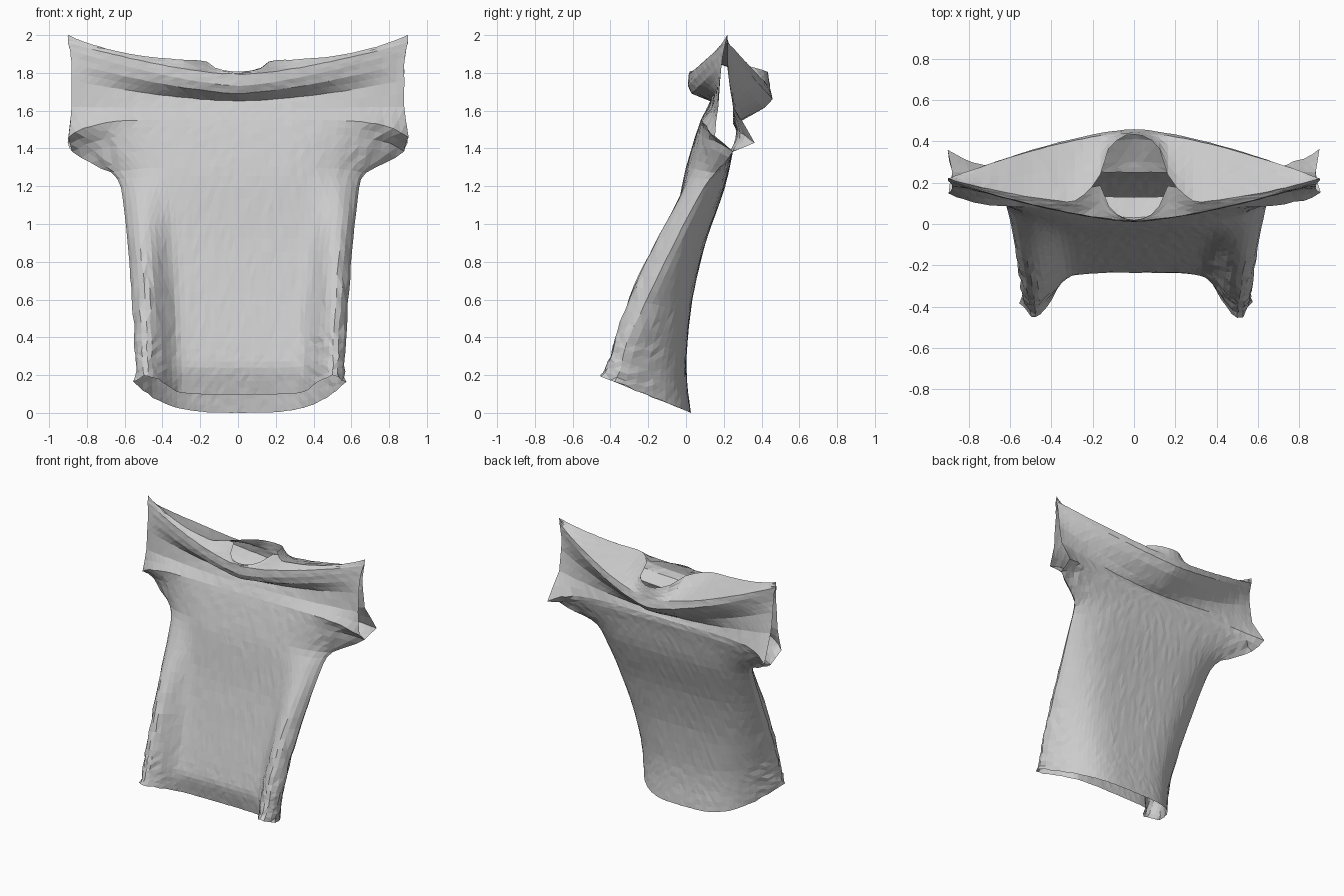
import bpy
import bmesh
import math
import random
from mathutils import Vector

random.seed(4)
cube = bpy.data.objects.get("Cube")
if cube:
    bpy.data.objects.remove(cube)

COLUMNS = 44
NECK = 0.165

# Body rows: height at back, front y, back y, side seam y, half width, pleat depth
BODY = [
    (0.0, -0.21, 0.025, -0.38, 0.565, 0.14),
    (0.15, -0.24, 0.005, -0.35, 0.57, 0.1),
    (0.3, -0.21, 0.0, -0.31, 0.575, 0.11),
    (0.6, -0.14, 0.03, -0.19, 0.59, 0.12),
    (0.9, -0.07, 0.1, -0.05, 0.615, 0.09),
    (1.2, -0.02, 0.21, 0.1, 0.645, 0.02),
]
# Yoke rows: front y z, back y z, half width, front sleeve y z, back sleeve y z,
# and how closely the sleeve shape keeps to the sleeve end
YOKE = [
    (0.0, 1.3, 0.235, 1.32, 0.68, 0.16, 1.27, 0.16, 1.27, 4.5),
    (0.03, 1.4, 0.25, 1.4, 0.78, 0.2, 1.32, 0.2, 1.32, 4.5),
    (0.055, 1.48, 0.265, 1.46, 0.88, 0.25, 1.385, 0.25, 1.385, 5),
    (0.08, 1.55, 0.265, 1.5, 0.9, 0.15, 1.46, 0.36, 1.43, 7),
    (0.11, 1.61, 0.25, 1.53, 0.88, 0.17, 1.62, 0.25, 1.62, 1.8),
    (0.13, 1.65, 0.3, 1.55, 0.88, 0.18, 1.76, 0.225, 1.77, 1.6),
    (0.03, 1.69, 0.41, 1.61, 0.88, 0.19, 1.85, 0.22, 1.85, 1.45),
    (0.01, 1.73, 0.46, 1.66, 0.89, 0.2, 1.92, 0.22, 1.92, 1.45),
    (0.015, 1.79, 0.445, 1.72, 0.9, 0.21, 1.96, 0.22, 1.96, 1.5),
]


def step(low, high, value):
    t = min(max((value - low) / (high - low), 0), 1)
    return t * t * (3 - 2 * t)


def mix(start, end, t):
    return start + (end - start) * t


def body_point(row, u, front):
    """Point on the tilted tube of the body, with a pleat near each side."""
    height, front_y, back_y, seam_y, width, pleat = row
    a = abs(u)
    power = mix(3.5, 4.8, step(0, 0.9, height))
    y = mix(front_y if front else back_y, seam_y, a ** power)
    if front:
        y -= pleat * step(0.55, 0.83, a) * (1 - step(0.88, 1, a))
    tilt = 0.41 * (1 - height / 1.3)
    return Vector((u * width + 0.012, y, height - tilt * (y - back_y)))


def yoke_point(row, u, front):
    """Point on the chest, the overhanging fold and the sleeves."""
    middle = row[0:2] if front else row[2:4]
    side = row[5:7] if front else row[7:9]
    t = abs(u) ** row[9]
    return Vector((u * row[4], mix(middle[0], side[0], t), mix(middle[1], side[1], t)))


def shoulder_point(u, front):
    """Point on the shoulder seam, which parts around the neck hole."""
    a = abs(u)
    gap = math.sqrt(max(0, 1 - (a * 0.9 / NECK) ** 2))
    y = 0.22 - 0.13 * (1 - a * a) * step(0.15, 0.35, a)
    y += (-0.2 if front else 0.215) * gap
    z = 1.865 + 0.135 * a ** 3 - 0.06 * gap
    return Vector((u * 0.9, y, z))


def panel(bm, front):
    """Build one cloth panel from hem to shoulder."""
    us = [2 * i / COLUMNS - 1 for i in range(COLUMNS + 1)]
    keys = [[body_point(r, u, front) for u in us] for r in BODY]
    keys += [[yoke_point(r, u, front) for u in us] for r in YOKE]
    keys.append([shoulder_point(u, front) for u in us])
    rows = []
    for i, (lower, upper) in enumerate(zip(keys, keys[1:])):
        count = 4 if i < len(BODY) - 1 or i == len(keys) - 2 else 2
        for k in range(count):
            rows.append([p.lerp(q, k / count) for p, q in zip(lower, upper)])
    rows.append(keys[-1])
    grid = [[bm.verts.new(p) for p in row] for row in rows]
    for low, high in zip(grid, grid[1:]):
        for c in range(COLUMNS):
            quad = [low[c], low[c + 1], high[c + 1], high[c]]
            bm.faces.new(quad if front else quad[::-1])


# Cloth: front and back panels sewn along the sides and shoulders
bm = bmesh.new()
panel(bm, True)
panel(bm, False)
bmesh.ops.remove_doubles(bm, verts=bm.verts[:], dist=0.0015)

# Relax the body below the fold, away from the hem and sleeve edges
soft = [v for v in bm.verts
        if not v.is_boundary and v.co.z < 1.45 and abs(v.co.x) < 0.7]
for _ in range(3):
    bmesh.ops.smooth_vert(bm, verts=soft, factor=0.5,
                          use_axis_x=True, use_axis_y=True, use_axis_z=True)

# Crumples, stronger around the armpits and pleats
for v in bm.verts:
    x, y, z = v.co
    armpit = math.exp(-((abs(x) - 0.78) ** 2 + (z - 1.4) ** 2) / 0.015)
    pleat = step(0.3, 0.45, abs(x)) * (1 - step(0.7, 1.1, z)) * step(0.1, 0.2, -y)
    size = 0.0015 + 0.007 * armpit + 0.003 * pleat
    v.co += Vector([random.uniform(-size, size) for _ in range(3)])
bmesh.ops.triangulate(bm, faces=bm.faces[:])

# Rest the hem on the ground
lowest = min(v.co.z for v in bm.verts)
bmesh.ops.translate(bm, verts=bm.verts[:], vec=(0, 0, -lowest))

mesh = bpy.data.meshes.new("shirt")
bm.to_mesh(mesh)
bm.free()
shirt = bpy.data.objects.new("shirt", mesh)
bpy.context.collection.objects.link(shirt)

# Plain grey fabric
fabric = bpy.data.materials.new("grey fabric")
fabric.use_nodes = True
grey = (0.6, 0.6, 0.6, 1)
fabric.diffuse_color = grey
fabric.node_tree.nodes["Principled BSDF"].inputs["Base Color"].default_value = grey
mesh.materials.append(fabric)
